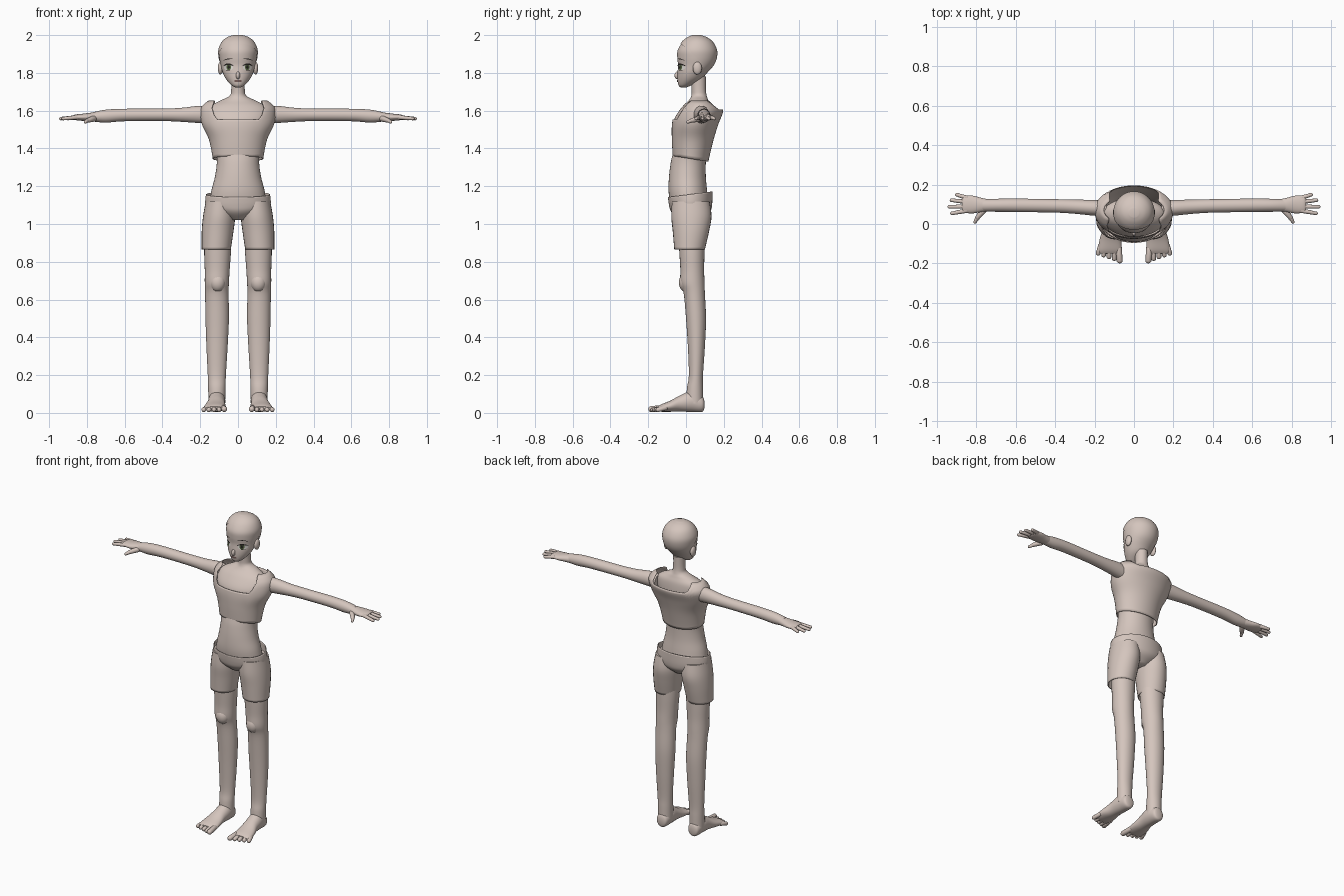
import bpy, bmesh, math
from mathutils import Vector, Matrix
from mathutils.bvhtree import BVHTree

if "Cube" in bpy.data.objects:
    bpy.data.objects.remove(bpy.data.objects["Cube"])


def mat(name, rgb):
    m = bpy.data.materials.new(name)
    m.diffuse_color = (*rgb, 1)
    m.use_nodes = True
    m.node_tree.nodes["Principled BSDF"].inputs["Base Color"].default_value = m.diffuse_color
    return m


SKIN = mat("pale skin", (0.66, 0.56, 0.51))
WHITE = mat("eye white", (0.75, 0.72, 0.68))
GREEN = mat("iris green", (0.09, 0.13, 0.05))
DARK = mat("lash dark", (0.02, 0.017, 0.015))
LIP = mat("lip brown", (0.2, 0.12, 0.11))


def finish(name, bm, m=SKIN, mirror=False, thick=0):
    bmesh.ops.recalc_face_normals(bm, faces=bm.faces)
    me = bpy.data.meshes.new(name)
    bm.to_mesh(me)
    bm.free()
    ob = bpy.data.objects.new(name, me)
    bpy.context.collection.objects.link(ob)
    me.materials.append(m)
    bpy.ops.object.select_all(action='DESELECT')
    ob.select_set(True)
    bpy.context.view_layer.objects.active = ob
    bpy.ops.object.shade_smooth_by_angle(angle=math.radians(50))
    if thick:
        ob.modifiers.new("cloth", 'SOLIDIFY').thickness = thick
    if mirror:
        ob.modifiers.new("mirror", 'MIRROR').use_mirror_merge = False
    return ob


def dense(rows, k=5):
    """Smooth curve through the section rows."""
    out = []
    n = len(rows)
    for i in range(n - 1):
        p = [rows[max(0, min(n - 1, i + d))] for d in (-1, 0, 1, 2)]
        for j in range(k):
            t = j / k
            out.append([0.5 * (2 * b + (c - a) * t + (2 * a - 5 * b + 4 * c - d) * t * t
                               + (3 * b - a - 3 * c + d) * t ** 3) for a, b, c, d in zip(*p)])
    return out + [list(rows[-1])]


def skin_rings(bm, rings, caps=(True, True)):
    vs = [[bm.verts.new(p) for p in r] for r in rings]
    n = len(vs[0])
    for a, b in zip(vs, vs[1:]):
        for i in range(n):
            bm.faces.new((a[i], a[(i + 1) % n], b[(i + 1) % n], b[i]))
    for flag, r in zip(caps, (vs[0], vs[-1])):
        if flag:
            bm.faces.new(r)


def loft(bm, rows, axis='z', n=28, caps=(True, True)):
    """Rows are (position on axis, centre 1, centre 2, radius 1, radius 2)."""
    rings = []
    for t, c1, c2, r1, r2 in dense(rows):
        ring = []
        for i in range(n):
            a = 2 * math.pi * i / n
            u, v = c1 + r1 * math.cos(a), c2 + r2 * math.sin(a)
            ring.append({'z': (u, v, t), 'x': (t, u, v), 'y': (u, t, v)}[axis])
        rings.append(ring)
    skin_rings(bm, rings, caps)


def span(rows):
    """(z, x centre, x radius, y front, y back) to loft rows."""
    return [(z, x, (f + b) / 2, r, (b - f) / 2) for z, x, r, f, b in rows]


def shell(name, rows, low, high, cap=False, n=64, steps=18):
    """Cloth tube whose lower and upper hems vary around the body."""
    d = dense(span(rows), 8)

    def at(z):
        for a, b in zip(d, d[1:]):
            if z <= b[0]:
                t = max(0, (z - a[0]) / (b[0] - a[0]))
                return [p + (q - p) * t for p, q in zip(a, b)]
        return d[-1]
    rings = []
    for k in range(steps + 1):
        ring = []
        for i in range(n):
            a = 2 * math.pi * i / n
            c, s = math.cos(a), math.sin(a)
            z = low(c, s) + (high(c, s) - low(c, s)) * k / steps
            _, xc, yc, rx, ry = at(z)
            ring.append((xc + rx * c, yc + ry * s, z))
        rings.append(ring)
    bm = bmesh.new()
    skin_rings(bm, rings, (cap, False))
    return finish(name, bm, thick=0.004)


def capsule(bm, p0, p1, r0, r1):
    p0, p1 = Vector(p0), Vector(p1)
    q = (p1 - p0).to_track_quat('Z', 'Y')
    for v in bmesh.ops.create_uvsphere(bm, u_segments=12, v_segments=9, radius=1)['verts']:
        up = v.co.z > 0
        v.co = (p1 if up else p0) + q @ (v.co * (r1 if up else r0))


def blob(bm, c, s):
    bmesh.ops.create_uvsphere(bm, u_segments=20, v_segments=12, radius=1,
                              matrix=Matrix.Translation(c) @ Matrix.Diagonal((*s, 1)))


# Torso and neck
bm = bmesh.new()
loft(bm, span([(1.05, 0, .10, -.06, .09), (1.1, 0, .145, -.08, .115), (1.17, 0, .142, -.092, .112),
               (1.25, 0, .122, -.09, .105), (1.33, 0, .112, -.08, .105), (1.4, 0, .12, -.065, .11),
               (1.5, 0, .145, -.065, .13), (1.56, 0, .165, -.06, .135), (1.62, 0, .15, -.02, .13),
               (1.655, 0, .09, .015, .118), (1.678, 0, .045, .028, .11), (1.71, 0, .036, .03, .105),
               (1.78, 0, .036, .025, .105)]), n=40)
finish("torso", bm)


# Loose top with a wide scooped neck
def neckline(c, s):
    t = max(0, min(1, (abs(c) - .55) / .27))
    base = 1.553 if s < 0 else 1.605
    return base + (1.655 - base) * t * t * (3 - 2 * t)


shell("sleeveless_top", [(1.31, 0, .132, -.065, .115), (1.36, 0, .136, -.07, .125),
                         (1.45, 0, .155, -.075, .147), (1.53, 0, .192, -.074, .172),
                         (1.6, 0, .2, -.058, .197), (1.63, 0, .185, -.03, .17),
                         (1.665, 0, .14, .0, .14)],
      lambda c, s: 1.345 - .015 * s, neckline)

# Shorts
shell("shorts_hips", [(1.02, 0, .05, -.03, .08), (1.06, 0, .13, -.075, .125),
                      (1.1, 0, .172, -.09, .138), (1.18, 0, .166, -.1, .14)],
      lambda c, s: 1.02, lambda c, s: 1.157 + .015 * s, cap=True)
bm = bmesh.new()
loft(bm, span([(1.12, .095, .076, -.075, .125), (1.04, .1, .085, -.078, .135),
               (.96, .108, .084, -.07, .122), (.865, .115, .077, -.062, .1)]), caps=(True, False))
finish("shorts_leg", bm, mirror=True, thick=0.004)

# Legs
bm = bmesh.new()
loft(bm, span([(1.0, .105, .07, -.045, .1), (.86, .108, .071, -.036, .098), (.76, .11, .066, -.03, .096),
               (.69, .112, .064, -.03, .098), (.63, .112, .062, -.012, .1), (.5, .11, .062, 0, .106),
               (.35, .111, .056, .01, .1), (.2, .112, .048, .015, .09), (.13, .112, .046, .005, .09),
               (.05, .112, .044, 0, .09)]))
blob(bm, (.108, .0, .69), (.042, .038, .05))
finish("leg", bm, mirror=True)

# Feet with five toes
bm = bmesh.new()
loft(bm, [(.097, .112, .045, .018, .02), (.085, .112, .047, .036, .042), (.03, .112, .06, .045, .055),
          (-.03, .115, .05, .046, .043), (-.08, .12, .036, .055, .03), (-.13, .122, .026, .06, .02),
          (-.15, .122, .022, .054, .012)], 'y')
for i in range(5):
    r = .016 if i == 0 else .0125
    capsule(bm, (.078 + .023 * i, -.125 + .004 * i, .026), (.073 + .027 * i, -.184 + .009 * i, r + .004),
            r, r)
finish("foot", bm, mirror=True)

# Arms
bm = bmesh.new()
loft(bm, [(.14, .08, 1.575, .04, .045), (.2, .082, 1.58, .04, .046), (.3, .088, 1.578, .036, .037),
          (.4, .092, 1.578, .034, .033), (.6, .095, 1.577, .034, .033), (.7, .095, 1.571, .033, .034),
          (.77, .095, 1.567, .03, .024)], 'x')
finish("arm", bm, mirror=True)

# Hands with four fingers and a thumb
bm = bmesh.new()
loft(bm, [(.74, .095, 1.567, .03, .026), (.78, .097, 1.566, .037, .023), (.82, .099, 1.565, .045, .019),
          (.86, .1, 1.565, .043, .015), (.873, .1, 1.565, .036, .009)], 'x')
for y0, x1, y1 in ((.133, .9, .149), (.112, .927, .121), (.089, .938, .087), (.068, .925, .054)):
    capsule(bm, (.85, y0, 1.565), (x1, y1, 1.558), .012, .009)
capsule(bm, (.765, .07, 1.558), (.795, .032, 1.548), .017, .012)
capsule(bm, (.795, .032, 1.548), (.808, .01, 1.54), .012, .008)
finish("hand", bm, mirror=True)

# Head
HEAD = span([(1.722, 0, .012, -.028, .0), (1.735, 0, .035, -.04, .03), (1.765, 0, .062, -.045, .08),
             (1.8, 0, .08, -.045, .112), (1.84, 0, .091, -.042, .145), (1.88, 0, .099, -.046, .16),
             (1.92, 0, .1, -.044, .16), (1.96, 0, .083, -.02, .14), (1.985, 0, .055, .01, .108),
             (1.997, 0, .02, .038, .075)])
bm = bmesh.new()
loft(bm, HEAD, n=48)
tree = BVHTree.FromBMesh(bm)
finish("head", bm)

# Close scalp layer, cut along the hairline
bm = bmesh.new()
loft(bm, [(z + .003, x, y, rx + .004, ry + .004) for z, x, y, rx, ry in HEAD], n=48)
bmesh.ops.bisect_plane(bm, geom=bm.verts[:] + bm.edges[:] + bm.faces[:], plane_co=(0, .05, 1.885),
                       plane_no=(0, .67, .74), clear_inner=True)
finish("scalp", bm)

# Nose and ears
bm = bmesh.new()
blob(bm, (0, -.045, 1.787), (.011, .016, .02))
finish("nose", bm)
bm = bmesh.new()
blob(bm, (.093, .06, 1.825), (.014, .024, .034))
finish("ear", bm, mirror=True)


def decal(name, m, x, z, rx, rz, lift, tilt=0, bow=0, mirror=True):
    """Thin elliptical plate laid on the face."""
    bm = bmesh.new()
    rings = []
    for f in (.02, .35, .7, 1):
        ring = []
        for i in range(24):
            a = 2 * math.pi * i / 24
            u, v = f * rx * math.cos(a), f * rz * math.sin(a)
            px, pz = x + u, z + v + u * tilt - bow * (u / rx) ** 2
            hit = tree.ray_cast(Vector((px, -1, pz)), Vector((0, 1, 0)))[0]
            ring.append((px, (hit.y if hit else 0) - lift, pz))
        rings.append(ring)
    skin_rings(bm, rings, (True, False))
    finish(name, bm, m, mirror)


# Eyes, lashes, brows and mouth
decal("eye_white", WHITE, .05, 1.829, .024, .016, .002)
decal("iris", GREEN, .049, 1.83, .012, .0155, .0035)
decal("pupil", DARK, .049, 1.83, .006, .009, .005)
decal("upper_lash", DARK, .051, 1.846, .027, .0045, .006, bow=.009)
decal("lower_lash", DARK, .053, 1.813, .014, .0015, .004, bow=-.003)
decal("eyebrow", DARK, .052, 1.874, .025, .0025, .003, tilt=-.15, bow=.004)
decal("mouth", LIP, 0, 1.757, .021, .006, .003, mirror=False)
